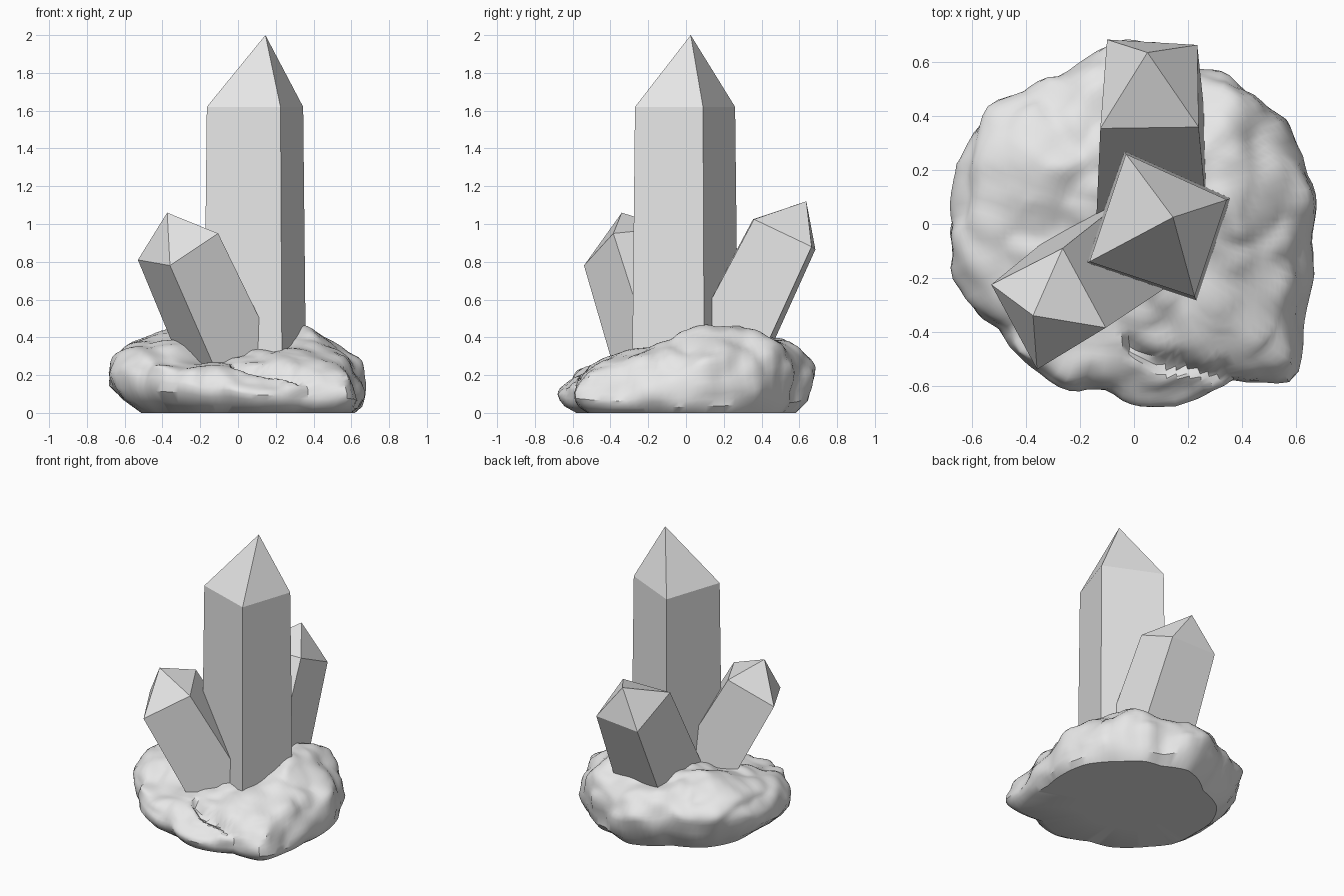
import bpy
import bmesh
from math import sin, cos, atan2, hypot, pi, exp, sqrt, radians
from mathutils import Vector, noise

default_cube = bpy.data.objects.get("Cube")
if default_cube:
    bpy.data.objects.remove(default_cube, do_unlink=True)

# One pale grey mineral colour
grey = bpy.data.materials.new("pale_grey_mineral")
grey.use_nodes = True
colour = (0.8, 0.8, 0.8, 1)
grey.diffuse_color = colour
grey.node_tree.nodes["Principled BSDF"].inputs["Base Color"].default_value = colour


def finish(name, bm):
    """Turn a bmesh into a named, coloured object."""
    bmesh.ops.recalc_face_normals(bm, faces=bm.faces)
    mesh = bpy.data.meshes.new(name)
    bm.to_mesh(mesh)
    bm.free()
    mesh.materials.append(grey)
    obj = bpy.data.objects.new(name, mesh)
    bpy.context.collection.objects.link(obj)
    return obj


def crystal(name, shoulder, apex, shift, flare):
    """Four-sided leaning prism with a pyramid tip; the foot is buried in the rock."""
    bm = bmesh.new()
    top = [Vector(p) for p in shoulder]
    centre = sum(top, Vector()) / len(top)
    foot = [centre + (p - centre) * flare + Vector(shift) for p in top]
    tops = [bm.verts.new(p) for p in top]
    feet = [bm.verts.new(p) for p in foot]
    tip = bm.verts.new(apex)
    for i in range(len(top)):
        j = (i + 1) % len(top)
        bm.faces.new((feet[i], feet[j], tops[j], tops[i]))
        bm.faces.new((tops[i], tops[j], tip))
    bm.faces.new(feet[::-1])
    return finish(name, bm)


crystal("tall_crystal",
        [(-.165, -.14, 1.62), (.225, -.27, 1.62), (.345, .09, 1.62), (-.03, .26, 1.62)],
        (.145, .025, 2), (0, 0, -1.42), 1.06)
crystal("front_crystal",
        [(-.53, -.225, .81), (-.36, -.54, .78), (-.105, -.385, .95), (-.265, -.09, .98)],
        (-.375, -.34, 1.06), (.306, .224, -.68), 1.1)
crystal("back_crystal",
        [(-.1, .685, .865), (.235, .665, .88), (.24, .36, 1.025), (-.125, .355, 1.025)],
        (.05, .637, 1.12), (.01, -.345, -.7), 1.14)

# Rock base: plan outline and a few heights of its upper surface
outline = [(.68, .02), (.65, .25), (.5, .44), (.37, .57), (.24, .6), (.05, .7),
           (-.1, .66), (-.25, .56), (-.52, .45), (-.62, .32), (-.67, .2), (-.68, 0),
           (-.65, -.27), (-.52, -.42), (-.4, -.53), (-.27, -.61), (-.08, -.63),
           (.13, -.69), (.37, -.59), (.6, -.57), (.65, -.35), (.66, -.15)]
heights = [(.36, .3, .49), (.4, .1, .47), (.24, -.28, .35), (-.12, -.37, .27),
           (-.35, -.07, .39), (-.4, .2, .46), (-.55, 0, .4), (.05, .5, .42),
           (.1, -.62, .21), (-.35, -.45, .27), (.45, -.45, .3), (.55, 0, .38),
           (-.1, .1, .43)]
polar = sorted((atan2(y, x) % (2 * pi), hypot(x, y)) for x, y in outline)
polar = [(polar[-1][0] - 2 * pi, polar[-1][1])] + polar + [(polar[0][0] + 2 * pi, polar[0][1])]


def rim_radius(angle):
    for (a, r), (b, s) in zip(polar, polar[1:]):
        if a <= angle <= b:
            return r + (s - r) * (angle - a) / (b - a)


def surface_height(x, y):
    weights = [(1 / ((x - px) ** 2 + (y - py) ** 2 + .006) ** 1.5, h) for px, py, h in heights]
    height = sum(w * h for w, h in weights) / sum(w for w, h in weights)
    # Groove separating the low ledge at the front
    if -.03 < x < .4:
        height -= .07 * exp(-((y + .47 + .3 * x) / .03) ** 2)
    return height


def roughen(p):
    """Lumps and chips that fade out at the flat underside."""
    fade = min(1, p.z / .12)
    lump = noise.noise_vector(p * 4) * .03 + noise.noise_vector(p * 9) * .018
    chip = .05 * (noise.voronoi(p * 6)[0][0] - .3)
    outward = Vector((p.x, p.y, .3)).normalized()
    lump.z *= .7
    return p + (lump - outward * chip) * fade


segments, top_rings = 112, 32
bm = bmesh.new()
rings = []
for level in range(-5, top_rings + 1):
    ring = []
    for k in range(segments):
        angle = 2 * pi * k / segments
        c, s = cos(angle), sin(angle)
        edge = .155 - .065 * c + .045 * s
        foot = .83 + .08 * c
        rim = rim_radius(angle)
        if level < 0:
            scale, z = [(0, 0), (foot * .5, 0), (foot, 0),
                        (foot * .4 + .6, edge * .35), (.985, edge * .7)][level + 5]
        else:
            scale = 1 - (level / top_rings) ** 1.6
            rise = sqrt(1 - scale ** 5)
            z = edge + (surface_height(rim * scale * c, rim * scale * s) - edge) * rise
        point = Vector((rim * scale * c, rim * scale * s, z))
        ring.append(bm.verts.new(roughen(point)))
    rings.append(ring)
for low, high in zip(rings, rings[1:]):
    for k in range(segments):
        n = (k + 1) % segments
        bm.faces.new((low[k], low[n], high[n], high[k]))
bmesh.ops.remove_doubles(bm, verts=bm.verts, dist=.0005)
rock = finish("rock_base", bm)

bpy.ops.object.select_all(action="DESELECT")
rock.select_set(True)
bpy.context.view_layer.objects.active = rock
bpy.ops.object.shade_smooth_by_angle(angle=radians(35))
